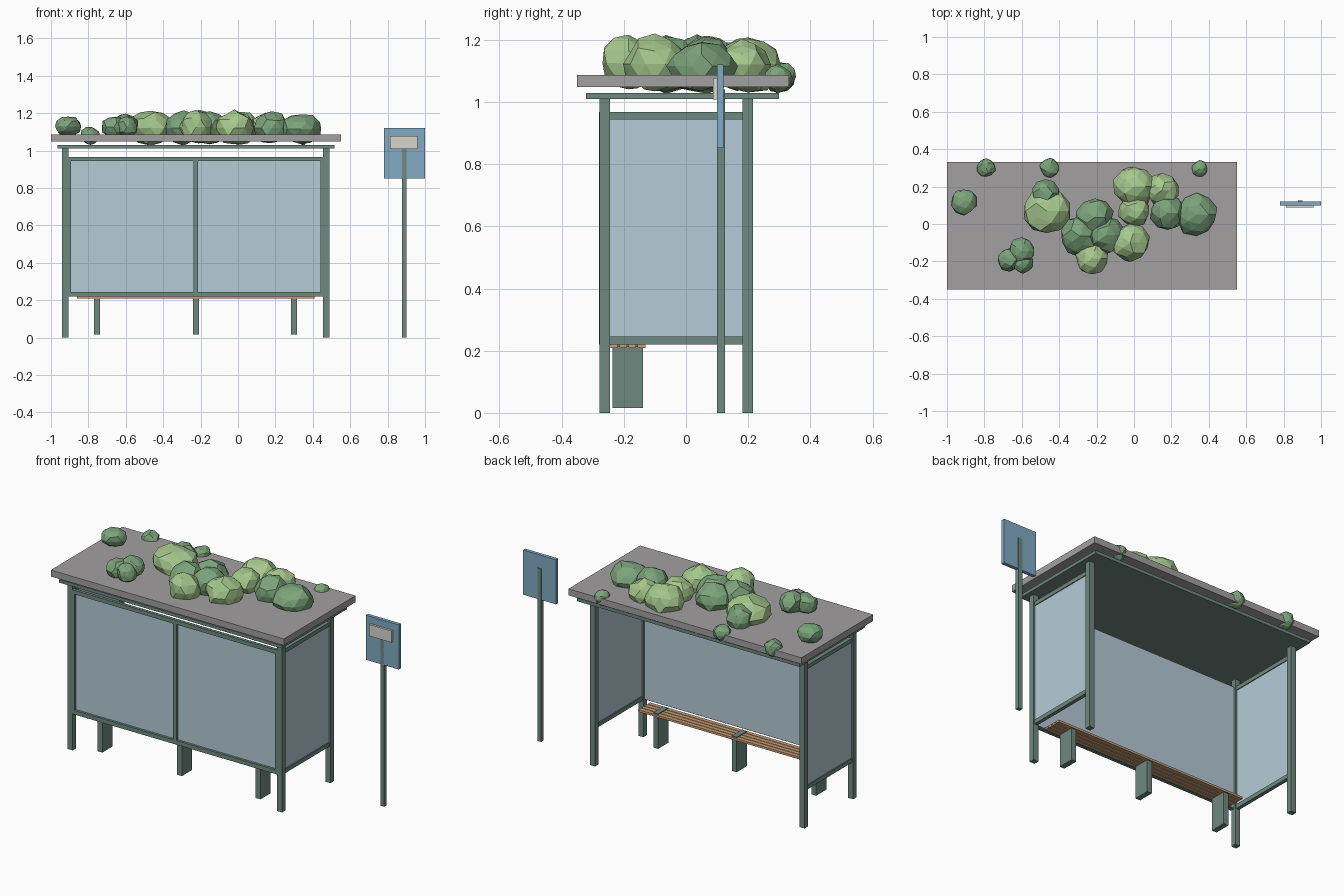
import bpy, bmesh, random
from mathutils import Vector

if "Cube" in bpy.data.objects:
    bpy.data.objects.remove(bpy.data.objects["Cube"])

random.seed(4)


def material(name, r, g, b):
    m = bpy.data.materials.new(name)
    m.diffuse_color = (r, g, b, 1)
    m.use_nodes = True
    m.node_tree.nodes["Principled BSDF"].inputs["Base Color"].default_value = m.diffuse_color
    return m


GREEN = material("painted_metal", .16, .25, .22)
GLASS = material("glass", .46, .60, .68)
STONE = material("roof_grey", .37, .35, .355)
WOOD = material("wood", .58, .35, .19)
BLUE = material("sign_blue", .22, .40, .55)
CREAM = material("notice_cream", .68, .66, .60)
LEAF = material("leaf_light", .38, .58, .27)
LEAF_DARK = material("leaf_dark", .20, .37, .20)


def finish(name, bm, mat):
    me = bpy.data.meshes.new(name)
    bm.to_mesh(me)
    bm.free()
    me.materials.append(mat)
    ob = bpy.data.objects.new(name, me)
    bpy.context.collection.objects.link(ob)
    return ob


def box(name, x, y, z, mat):
    """Box from (min, max) ranges on each axis."""
    bm = bmesh.new()
    bmesh.ops.create_cube(bm, size=1)
    for v in bm.verts:
        v.co = Vector([r[0] + (c + .5) * (r[1] - r[0]) for r, c in zip((x, y, z), v.co)])
    return finish(name, bm, mat)


def bush(name, x, y, z, r, rz, mat):
    """Faceted, jittered icosphere."""
    bm = bmesh.new()
    bmesh.ops.create_icosphere(bm, subdivisions=2, radius=1)
    for v in bm.verts:
        k = random.uniform(.88, 1.07)
        v.co = Vector((x + v.co.x * r * k, y + v.co.y * r * k, z + v.co.z * rz * k))
    return finish(name, bm, mat)


# Corner posts
XL, XR = (-.94, -.906), (.455, .488)
YB, YF = (-.278, -.245), (.182, .215)
for xn, xr in (("left", XL), ("right", XR)):
    for yn, yr in (("front", YB), ("back", YF)):
        box(f"{xn}_{yn}_post", xr, yr, (0, 1.01), GREEN)

# Long wall: outer rails and mullion over one glass sheet
TOP, BOTTOM = (.943, .967), (.22, .245)
box("wall_top_rail", (-.906, .455), (-.28, -.262), TOP, GREEN)
box("wall_bottom_rail", (-.906, .455), (-.28, -.262), BOTTOM, GREEN)
box("wall_mullion", (-.238, -.214), (-.28, -.262), (.245, .943), GREEN)
for n, xr in (("left", (-.906, -.893)), ("right", (.442, .455))):
    box(f"wall_{n}_stile", xr, (-.28, -.262), (.245, .943), GREEN)
box("wall_glass", (-.906, .455), (-.266, -.254), (.225, .963), GLASS)

# End walls
for n, cx in (("left", -.923), ("right", .4715)):
    fx = (cx - .011, cx + .011)
    box(f"{n}_end_top_rail", fx, (-.245, .182), TOP, GREEN)
    box(f"{n}_end_bottom_rail", fx, (-.245, .182), BOTTOM, GREEN)
    box(f"{n}_end_glass", (cx - .006, cx + .006), (-.245, .182), (.24, .95), GLASS)

# Roof: metal ceiling plate and planted slab above it
box("ceiling_plate", (-.965, .517), (-.322, .299), (1.01, 1.029), GREEN)
box("roof_slab", (-1, .55), (-.35, .331), (1.048, 1.087), STONE)

# Bench: slats, legs and cross straps
for i in range(4):
    y0 = -.243 + i * .0292
    box(f"bench_slat_{i + 1}", (-.86, .41), (y0, y0 + .0245), (.209, .222), WOOD)
for i, x in enumerate((-.753, -.224, .299)):
    box(f"bench_leg_{i + 1}", (x - .016, x + .016), (-.236, -.139), (.016, .21), GREEN)
    box(f"bench_strap_{i + 1}", (x - .016, x + .016), (-.236, -.139), (.212, .227), GREEN)

# Stop sign
box("sign_pole", (.877, .902), (.1, .125), (0, 1.04), GREEN)
box("sign_plate", (.78, 1), (.1, .121), (.852, 1.12), BLUE)
box("sign_notice", (.812, .96), (.087, .101), (1.008, 1.077), CREAM)

# Roof bushes: x, y, z, radius, half height, dark
BUSHES = [
    (-.91, .12, 1.13, .072, .055, 1), (-.79, .30, 1.08, .053, .05, 1),
    (-.45, .30, 1.08, .055, .05, 1), (-.467, .07, 1.122, .125, .092, 0),
    (-.475, .165, 1.12, .075, .08, 1), (-.60, -.145, 1.135, .075, .06, 1),
    (-.665, -.19, 1.125, .065, .06, 1), (-.595, -.205, 1.125, .06, .055, 1),
    (-.21, .035, 1.122, .1, .093, 1), (-.29, -.065, 1.12, .105, .09, 1),
    (-.15, -.06, 1.12, .1, .092, 1), (-.225, -.185, 1.125, .09, .09, 0),
    (-.02, -.10, 1.122, .103, .093, 0), (0, .20, 1.122, .115, .093, 0),
    (0, .07, 1.12, .085, .085, 0), (.15, .18, 1.12, .088, .08, 0),
    (.18, .06, 1.12, .097, .088, 1), (.335, .05, 1.115, .115, .083, 1),
    (.35, .295, 1.075, .045, .045, 1),
]
for i, (x, y, z, r, rz, dark) in enumerate(BUSHES):
    bush(f"roof_bush_{i + 1}", x, y, z, r, rz, LEAF_DARK if dark else LEAF)
